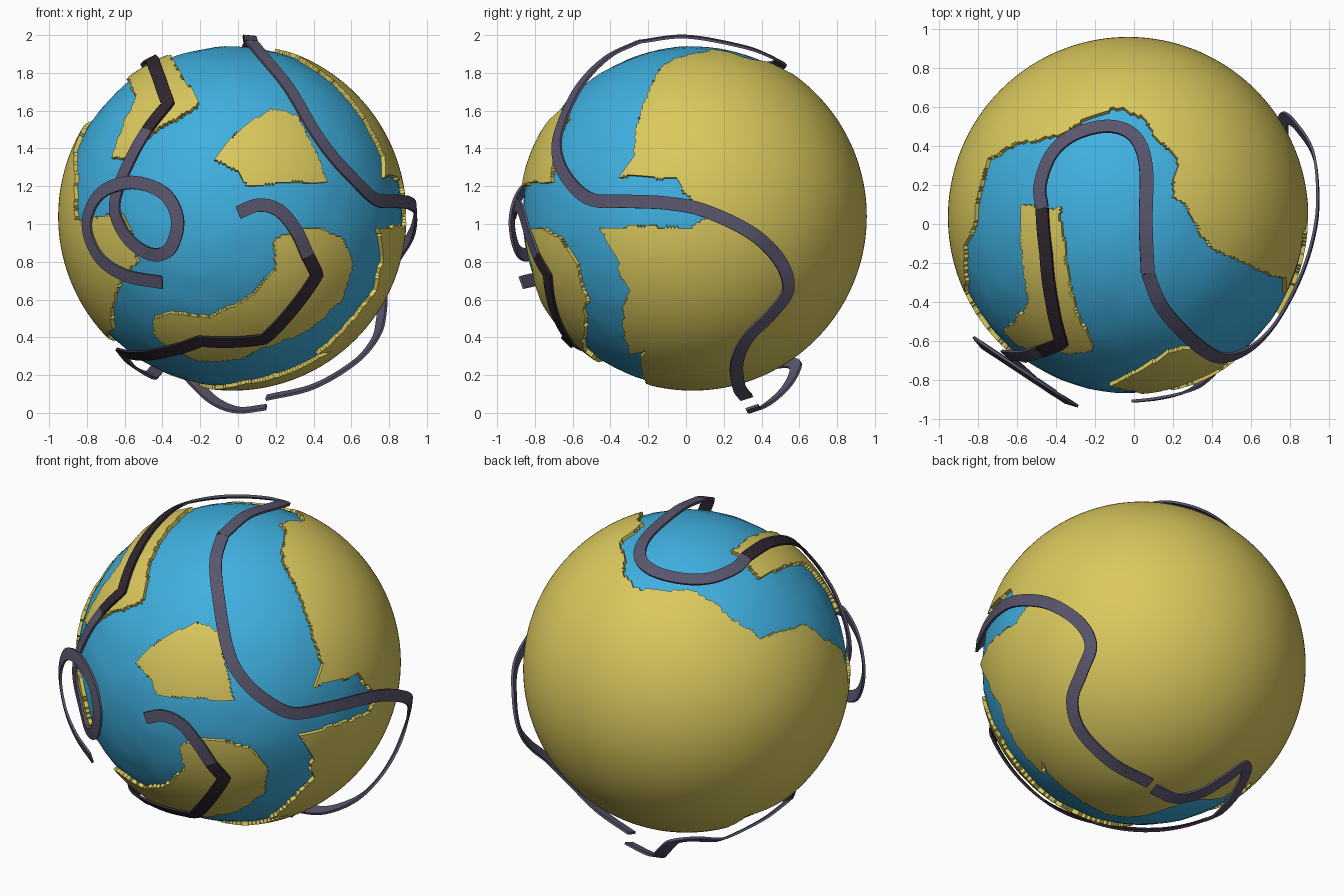
import bpy, bmesh, math
from mathutils import Vector, noise

cube = bpy.data.objects.get("Cube")
if cube:
    bpy.data.objects.remove(cube)

CENTRE = Vector((-.03, .035, 1.04))
LAND_R, SEA_R, ROAD_R = .922, .9, .942


def material(name, rgb):
    mat = bpy.data.materials.new(name)
    mat.use_nodes = True
    mat.diffuse_color = (*rgb, 1)
    mat.node_tree.nodes["Principled BSDF"].inputs["Base Color"].default_value = (*rgb, 1)
    return mat


land_yellow = material("land_yellow", (.70, .58, .11))
sea_blue = material("sea_blue", (.05, .43, .74))
road_grey = material("road_grey", (.10, .09, .15))
road_dark = material("road_dark", (.03, .02, .03))


def make_object(name, bm, mat, angle):
    bmesh.ops.recalc_face_normals(bm, faces=bm.faces)
    mesh = bpy.data.meshes.new(name)
    bm.to_mesh(mesh)
    bm.free()
    mesh.materials.append(mat)
    obj = bpy.data.objects.new(name, mesh)
    bpy.context.collection.objects.link(obj)
    bpy.ops.object.select_all(action='DESELECT')
    obj.select_set(True)
    bpy.context.view_layer.objects.active = obj
    bpy.ops.object.shade_smooth_by_angle(angle=math.radians(angle))
    return obj


# Drop flat points onto the globe: (first axis, second axis, solved axis, sign)
SIDES = {"front": (0, 2, 1, -1), "back": (0, 2, 1, 1), "top": (0, 1, 2, 1), "right": (1, 2, 0, 1)}


def wrap(side, points, r=LAND_R):
    i, j, k, sign = SIDES[side]
    out = []
    for a, b in points:
        d = Vector((0, 0, 0))
        d[i], d[j] = a - CENTRE[i], b - CENTRE[j]
        d[k] = sign * math.sqrt(max(0, r * r - d.length_squared))
        out.append(CENTRE + d.normalized() * r)
    return out


# Flat chart of the globe used to test coastlines
AXIS = Vector((0, -.8, .6))
EAST = Vector((1, 0, 0))
NORTH = AXIS.cross(EAST)


def chart(d):
    w = max(1 + d.dot(AXIS), .001)
    return d.dot(EAST) / w, d.dot(NORTH) / w


def coast(points):
    return [chart((p - CENTRE).normalized()) for p in points]


def inside(poly, u, v):
    hit = False
    pu, pv = poly[-1]
    for qu, qv in poly:
        if (qv > v) != (pv > v) and u < (pu - qu) * (v - qv) / (pv - qv) + qu:
            hit = not hit
        pu, pv = qu, qv
    return hit


# Shore of the sea, walked around from the back top over the right and below
shore = coast(
    wrap("top", [(-.1, .6), (.05, .55), (.13, .42), (.2, .37), (.22, .3), (.2, .15),
                 (.28, .07), (.35, -.06), (.4, -.12)])
    + wrap("right", [(-.2, 1.7), (-.25, 1.55), (-.28, 1.35), (-.36, 1.25), (-.05, 1.24),
                     (0, 1.17), (.06, 1.1), (.14, 1.04), (.02, .97), (-.46, .97), (-.38, .85),
                     (-.31, .65), (-.33, .45), (-.29, .3)])
    + wrap("front", [(.5, .33), (.25, .2), (0, .145)])
    + wrap("back", [(-.2, .15), (-.4, .22), (-.55, .32), (-.62, .38)])
    + wrap("front", [(-.67, .45), (-.67, .55), (-.62, .7), (-.53, .8), (-.57, .95), (-.62, 1.05),
                     (-.78, 1.03), (-.86, 1.02), (-.87, 1.15)])
    + wrap("top", [(-.86, -.3), (-.87, -.12), (-.82, 0), (-.8, .15), (-.75, .33), (-.6, .42),
                   (-.4, .45), (-.25, .54)]))

islands = [
    coast(wrap("top", [(-.58, .1), (-.38, .08), (-.36, -.1), (-.3, -.45)])
          + wrap("front", [(-.22, 1.68), (-.22, 1.62), (-.5, 1.45), (-.59, 1.35), (-.67, 1.35),
                           (-.62, 1.5), (-.54, 1.66)])
          + wrap("top", [(-.57, -.2)])),
    coast(wrap("front", [(-.13, 1.34), (-.02, 1.48), (.18, 1.61), (.32, 1.57), (.4, 1.4),
                         (.48, 1.22), (.05, 1.2), (0, 1.28)])),
    coast(wrap("front", [(-.45, .5), (-.37, .52), (-.15, .5), (.05, .6), (.2, .76), (.19, .9),
                         (.3, .98), (.45, .97), (.56, .92), (.61, .78), (.55, .6), (.35, .42),
                         (.15, .35), (0, .28), (-.2, .27), (-.35, .33), (-.45, .42)])),
]


def is_land(d):
    u, v = chart(d + noise.noise_vector(d * 14) * .014)
    return not inside(shore, u, v) or any(inside(i, u, v) for i in islands)


# Land shell: fine sphere with the sea cut out and its cliffs pulled inward
bm = bmesh.new()
bmesh.ops.create_icosphere(bm, subdivisions=7, radius=LAND_R)
sea_faces = [f for f in bm.faces if not is_land(f.calc_center_median().normalized())]
bmesh.ops.delete(bm, geom=sea_faces, context='FACES')
rim = [e for e in bm.edges if e.is_boundary]
cliff = bmesh.ops.extrude_edge_only(bm, edges=rim)["geom"]
for vert in cliff:
    if isinstance(vert, bmesh.types.BMVert):
        vert.co = vert.co.normalized() * (SEA_R - .03)
bmesh.ops.translate(bm, verts=bm.verts, vec=CENTRE)
make_object("land_shell", bm, land_yellow, 35)

# Sea: slightly smaller sphere with gentle waves
bm = bmesh.new()
bmesh.ops.create_icosphere(bm, subdivisions=5, radius=SEA_R)
for vert in bm.verts:
    vert.co *= 1 + .006 * noise.noise(vert.co * 9)
bmesh.ops.translate(bm, verts=bm.verts, vec=CENTRE)
make_object("sea", bm, sea_blue, 30)


# Roads: flat ribbons that keep facing away from the globe
def sample(points, smooth, steps=8):
    p = [q - CENTRE for q in points]
    out = []
    for n in range(len(p) - 1):
        a, b = p[n], p[n + 1]
        before = p[n - 1] if n else a * 2 - b
        after = p[n + 2] if n + 2 < len(p) else b * 2 - a
        for s in range(steps):
            t = s / steps
            if smooth:
                q = a + (b - before) * t / 2 + (before - a * 2.5 + b * 2 - after / 2) * t ** 2 \
                    + (a * 3 - before - b * 3 + after) * t ** 3 / 2
            else:
                q = a.lerp(b, t).normalized() * (a.length * (1 - t) + b.length * t)
            out.append(q)
    return out + [p[-1]]


def road(name, points, mat, smooth=True, width=.07, thick=.014):
    path = sample(points, smooth)
    bm = bmesh.new()
    rings = []
    for n, q in enumerate(path):
        tangent = (path[min(n + 1, len(path) - 1)] - path[max(n - 1, 0)]).normalized()
        up = q.normalized()
        across = tangent.cross(up).normalized() * width / 2
        lift = up * thick / 2
        rings.append([bm.verts.new(CENTRE + q + c)
                      for c in (across + lift, lift - across, -across - lift, across - lift)])
    for a, b in zip(rings, rings[1:]):
        for k in range(4):
            m = (k + 1) % 4
            bm.faces.new((a[k], a[m], b[m], b[k]))
    bm.faces.new(rings[0])
    bm.faces.new(rings[-1])
    make_object(name, bm, mat, 30)


# Loop standing off the front, then running up to the first island
loop = [Vector((x, -.77 - .66 * (x + .55), z)) for x, z in
        [(-.4, .69), (-.6, .73), (-.74, .83), (-.8, 1), (-.73, 1.16), (-.56, 1.22), (-.39, 1.16),
         (-.32, 1.02), (-.36, .87), (-.46, .84)]]
north_join = wrap("front", [(-.48, 1.5)], ROAD_R)
road("loop_road", loop + wrap("front", [(-.58, .92), (-.65, 1.06), (-.63, 1.2), (-.55, 1.38)], ROAD_R)
     + north_join, road_grey)

ridge = wrap("top", [(-.37, -.61), (-.42, -.4), (-.45, -.15), (-.47, .08)], ROAD_R)
road("north_island_road", north_join + ridge, road_dark, False)

# Bend over the top and the long road down the right side
crest = Vector((.07, -.25, 1.965))
road("top_bend_road", ridge[-1:] + wrap("top", [(-.48, .2), (-.42, .36), (-.3, .46), (-.13, .5),
                                                (0, .45), (.06, .3)], ROAD_R)
     + [Vector((.06, 0, 1.992)), crest], road_grey)
road("side_road", [crest] + [Vector(p) for p in (
    (.14, -.42, 1.88), (.27, -.57, 1.72), (.4, -.67, 1.5), (.5, -.68, 1.36), (.62, -.62, 1.23),
    (.73, -.5, 1.13), (.84, -.3, 1.12), (.91, -.1, 1.11), (.94, .1, 1.07), (.92, .35, .95),
    (.83, .5, .8), (.77, .54, .65), (.76, .45, .52), (.73, .33, .4), (.62, .27, .27),
    (.4, .28, .14), (.15, .32, .08))], road_grey)

# Road below the globe, joining the south island
south_end = wrap("front", [(-.62, .32)], ROAD_R)
road("under_road", [Vector(p) for p in (
    (.15, .35, .03), (0, .37, .015), (-.12, .45, .06), (-.22, .54, .15), (-.32, .58, .25),
    (-.4, .5, .26), (-.44, .38, .22), (-.47, .27, .2), (-.56, .05, .25))] + south_end, road_grey)

south_join = wrap("front", [(.37, .83)], ROAD_R)
road("south_island_road", south_join + wrap("front", [(.42, .73), (.3, .56), (.14, .39), (-.2, .38),
                                                      (-.4, .32)], ROAD_R) + south_end, road_dark, False)
road("south_road", wrap("front", [(0, 1.06), (.11, 1.1), (.22, 1.07), (.31, .96)], ROAD_R)
     + south_join, road_grey)
